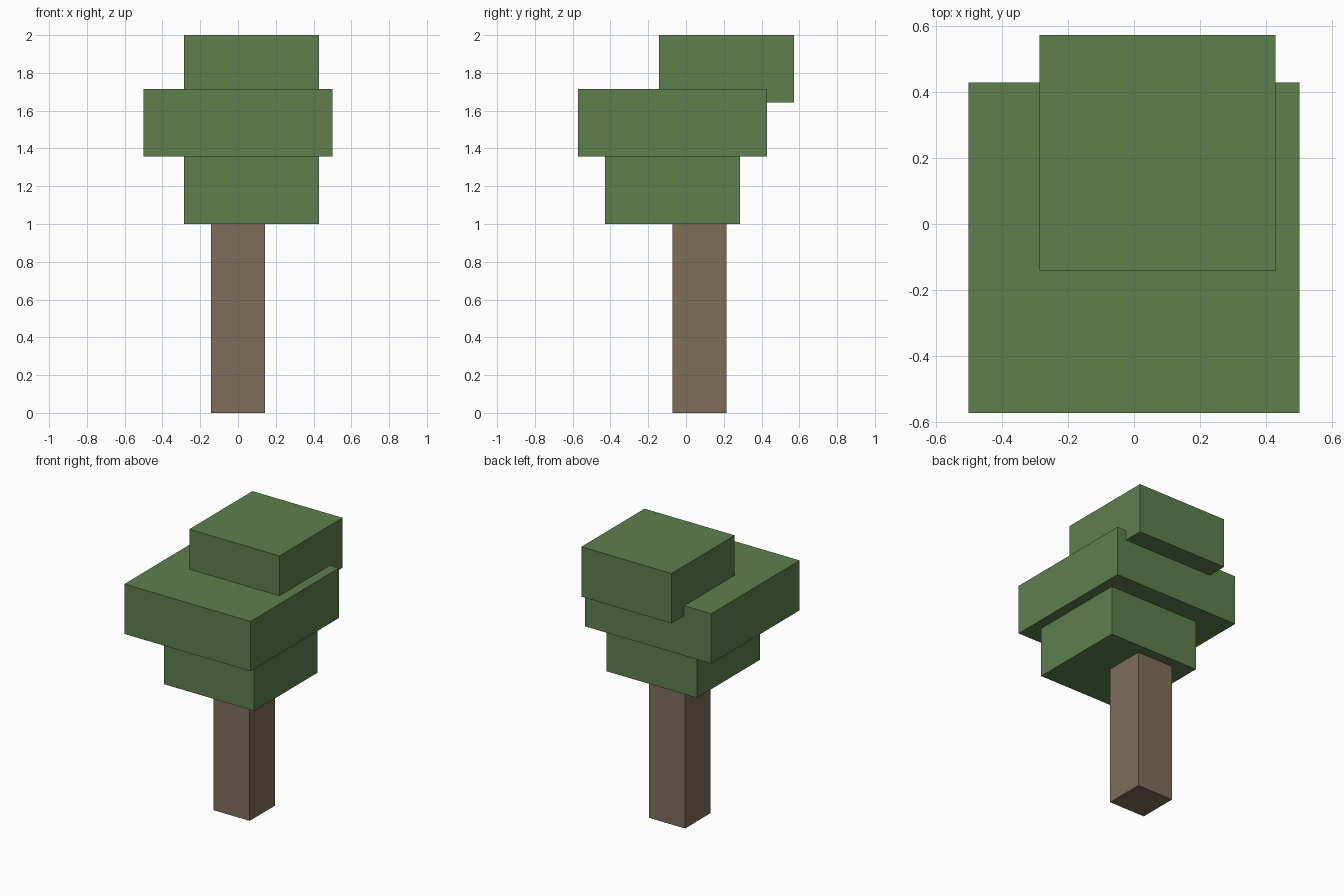
import bpy
from mathutils import Vector

if "Cube" in bpy.data.objects:
    bpy.data.objects.remove(bpy.data.objects["Cube"], do_unlink=True)

U = 1 / 14  # block grid unit


def material(name, rgb):
    mat = bpy.data.materials.new(name)
    mat.use_nodes = True
    mat.diffuse_color = (*rgb, 1)
    bsdf = next(n for n in mat.node_tree.nodes if n.type == "BSDF_PRINCIPLED")
    bsdf.inputs["Base Color"].default_value = (*rgb, 1)
    bsdf.inputs["Roughness"].default_value = 0.9
    return mat


def block(name, low, high, mat):
    """Box between two opposite corners, given in grid units."""
    low, high = Vector(low) * U, Vector(high) * U
    bpy.ops.mesh.primitive_cube_add(size=1, location=(low + high) / 2)
    obj = bpy.context.object
    obj.name = name
    obj.scale = high - low
    bpy.ops.object.transform_apply(location=False, rotation=False, scale=True)
    obj.data.materials.append(mat)


bark = material("bark brown", (0.212, 0.156, 0.102))
leaf = material("leaf green", (0.112, 0.216, 0.076))

# Trunk
block("trunk", (-2, -1, 0), (2, 3, 14), bark)

# Stacked, offset foliage
block("lower_foliage", (-4, -6, 14), (6, 4, 19), leaf)
block("middle_foliage", (-7, -8, 19), (7, 6, 24), leaf)
block("upper_foliage", (-4, -2, 23), (6, 8, 28), leaf)
